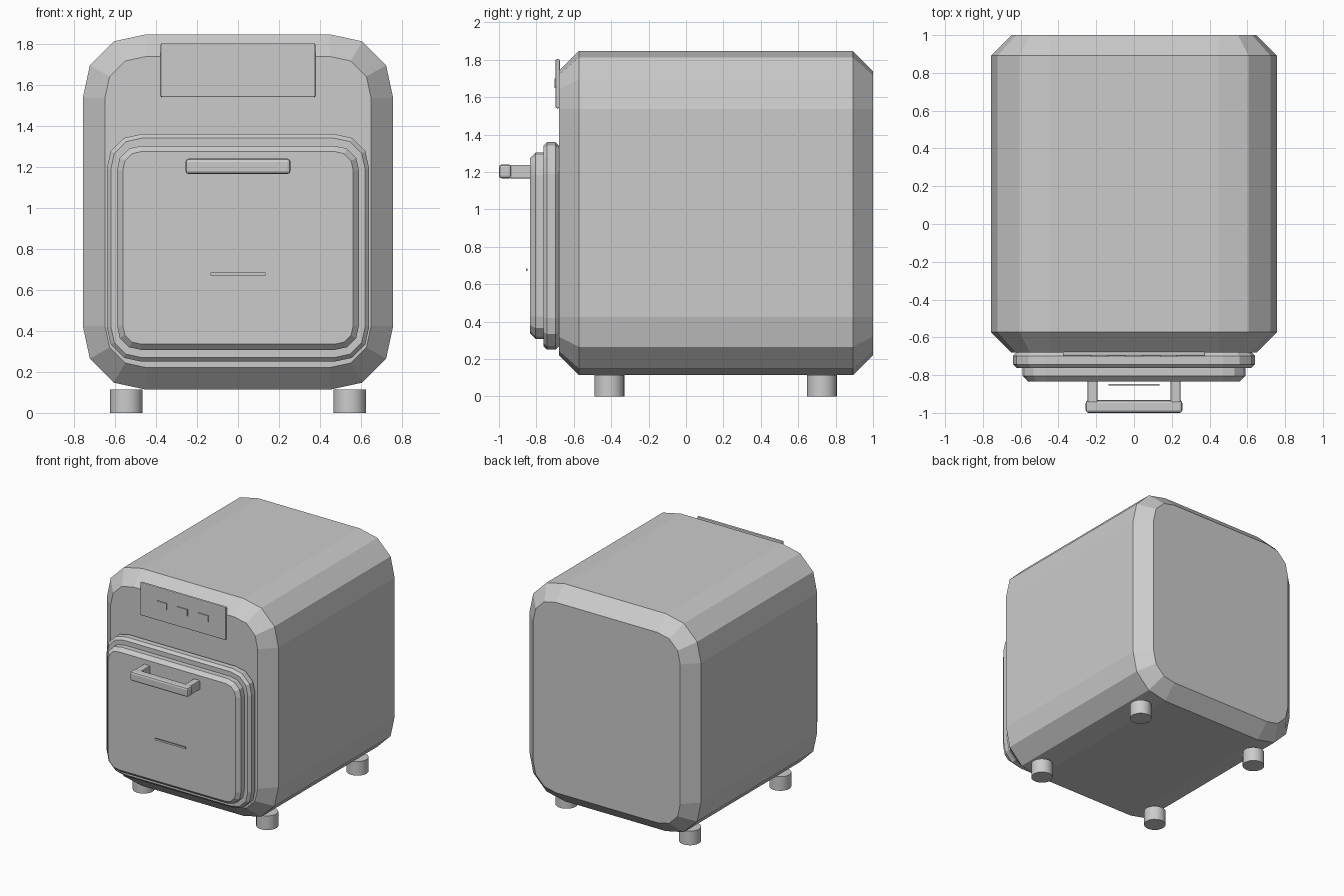
import bpy, bmesh, math

if "Cube" in bpy.data.objects:
    bpy.data.objects.remove(bpy.data.objects["Cube"])


def finish(name, bm):
    bmesh.ops.recalc_face_normals(bm, faces=bm.faces)
    mesh = bpy.data.meshes.new(name)
    bm.to_mesh(mesh)
    bm.free()
    obj = bpy.data.objects.new(name, mesh)
    bpy.context.collection.objects.link(obj)
    return obj


def outline(hx, z0, z1, r, inset, segs=3):
    """Rounded rectangle in XZ, shrunk by inset around fixed corner centres."""
    pts = []
    corners = [(hx - r, z1 - r), (r - hx, z1 - r), (r - hx, z0 + r), (hx - r, z0 + r)]
    for i, (cx, cz) in enumerate(corners):
        for k in range(segs + 1):
            a = math.radians(90 * (i + k / segs))
            rr = (r - inset) * (1 + 0.035 * math.sin(2 * a) ** 2)
            pts.append((cx + rr * math.cos(a), cz + rr * math.sin(a)))
    return pts


def slab(name, hx, z0, z1, y0, y1, r, front, back):
    """Rounded slab along Y with chamfered front and back rims."""
    bm = bmesh.new()
    rings = []
    for y, inset in ((y0, front), (y0 + front, 0), (y1 - back, 0), (y1, back)):
        rings.append([bm.verts.new((x, y, z)) for x, z in outline(hx, z0, z1, r, inset)])
    n = len(rings[0])
    for a, b in zip(rings, rings[1:]):
        for i in range(n):
            j = (i + 1) % n
            bm.faces.new((a[i], a[j], b[j], b[i]))
    bm.faces.new(rings[0])
    bm.faces.new(rings[-1])
    return finish(name, bm)


def box(name, x0, x1, y0, y1, z0, z1, bevel=0):
    bm = bmesh.new()
    bmesh.ops.create_cube(bm, size=1)
    for v in bm.verts:
        v.co = ((x0 + x1) / 2 + v.co.x * (x1 - x0),
                (y0 + y1) / 2 + v.co.y * (y1 - y0),
                (z0 + z1) / 2 + v.co.z * (z1 - z0))
    obj = finish(name, bm)
    if bevel:
        m = obj.modifiers.new("bevel", 'BEVEL')
        m.width = bevel
        m.segments = 2
    return obj


# Main housing, door frame and door
slab("body", 0.757, 0.113, 1.847, -0.68, 1.0, 0.31, 0.108, 0.108)
slab("door_frame", 0.64, 0.25, 1.36, -0.763, -0.678, 0.17, 0.02, 0.02)
slab("door", 0.59, 0.307, 1.303, -0.833, -0.745, 0.12, 0.028, 0.01)

# Control panel with three indicator windows
box("control_panel", -0.377, 0.377, -0.697, -0.675, 1.54, 1.803, 0.007)
for i, x in enumerate((-0.182, 0, 0.182)):
    box(f"panel_window_{i + 1}", x - 0.045, x + 0.045, -0.704, -0.69, 1.648, 1.699)

# Handle bar on two posts
box("handle_bar", -0.256, 0.256, -1.0, -0.933, 1.165, 1.24, 0.015)
for side, s in (("left", -1), ("right", 1)):
    box(f"handle_post_{side}", s * 0.22 - 0.026, s * 0.22 + 0.026, -0.945, -0.825, 1.165, 1.238, 0.004)

# Thin trim strip in front of the door
box("door_trim_strip", -0.135, 0.135, -0.856, -0.848, 0.67, 0.684)

# Feet
for x, side in ((-0.545, "left"), (0.545, "right")):
    for y, end in ((-0.41, "front"), (0.727, "back")):
        bpy.ops.mesh.primitive_cylinder_add(vertices=24, radius=0.08, depth=0.113,
                                            location=(x, y, 0.0565))
        foot = bpy.context.object
        foot.name = f"foot_{end}_{side}"
        bpy.ops.object.shade_smooth_by_angle()
